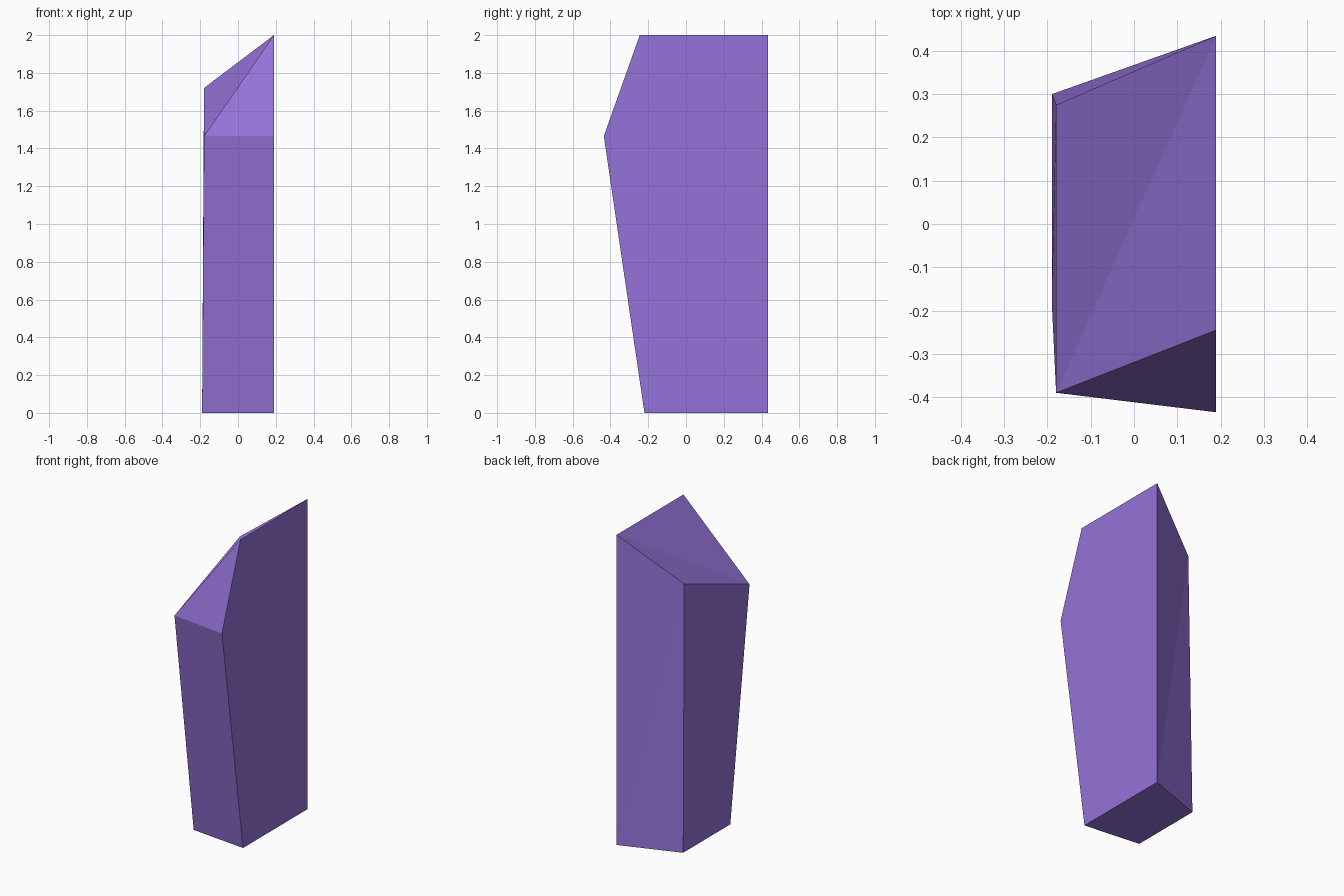
import bpy
import bmesh

cube = bpy.data.objects.get("Cube")
if cube:
    bpy.data.objects.remove(cube, do_unlink=True)

# Flat purple crystal colour
purple = bpy.data.materials.new("crystal_purple")
purple.use_nodes = True
colour = (0.30, 0.17, 0.69, 1)
purple.diffuse_color = colour
purple.node_tree.nodes["Principled BSDF"].inputs["Base Color"].default_value = colour

bm = bmesh.new()

# Five-sided flat face on +x, as (y, z) points
foot_front, foot_back, peak_back, peak_front, brow = [
    bm.verts.new((0.19, y, z)) for y, z in
    [(-0.22, 0), (0.435, 0), (0.435, 2), (-0.245, 2), (-0.435, 1.465)]]

# Four-sided, slightly tapered face on -x
low_front, low_back, high_back, high_front = [
    bm.verts.new(p) for p in
    [(-0.19, -0.18, 0), (-0.19, 0.30, 0), (-0.18, 0.275, 1.72), (-0.18, -0.39, 1.465)]]

for corners in (
    (foot_front, foot_back, peak_back, peak_front, brow),   # flat side
    (low_front, high_front, high_back, low_back),           # narrow side
    (foot_front, low_front, low_back, foot_back),           # base
    (high_front, brow, peak_front),                         # front bevel
    (high_front, peak_front, peak_back),                    # sloping top
    (high_front, peak_back, high_back),
    (high_front, foot_front, brow),                         # front
    (high_front, low_front, foot_front),
    (high_back, peak_back, foot_back),                      # back
    (high_back, foot_back, low_back),
):
    bm.faces.new(corners)

bmesh.ops.recalc_face_normals(bm, faces=bm.faces)
mesh = bpy.data.meshes.new("crystal_shard")
bm.to_mesh(mesh)
bm.free()
mesh.materials.append(purple)
shard = bpy.data.objects.new("crystal_shard", mesh)
bpy.context.collection.objects.link(shard)
